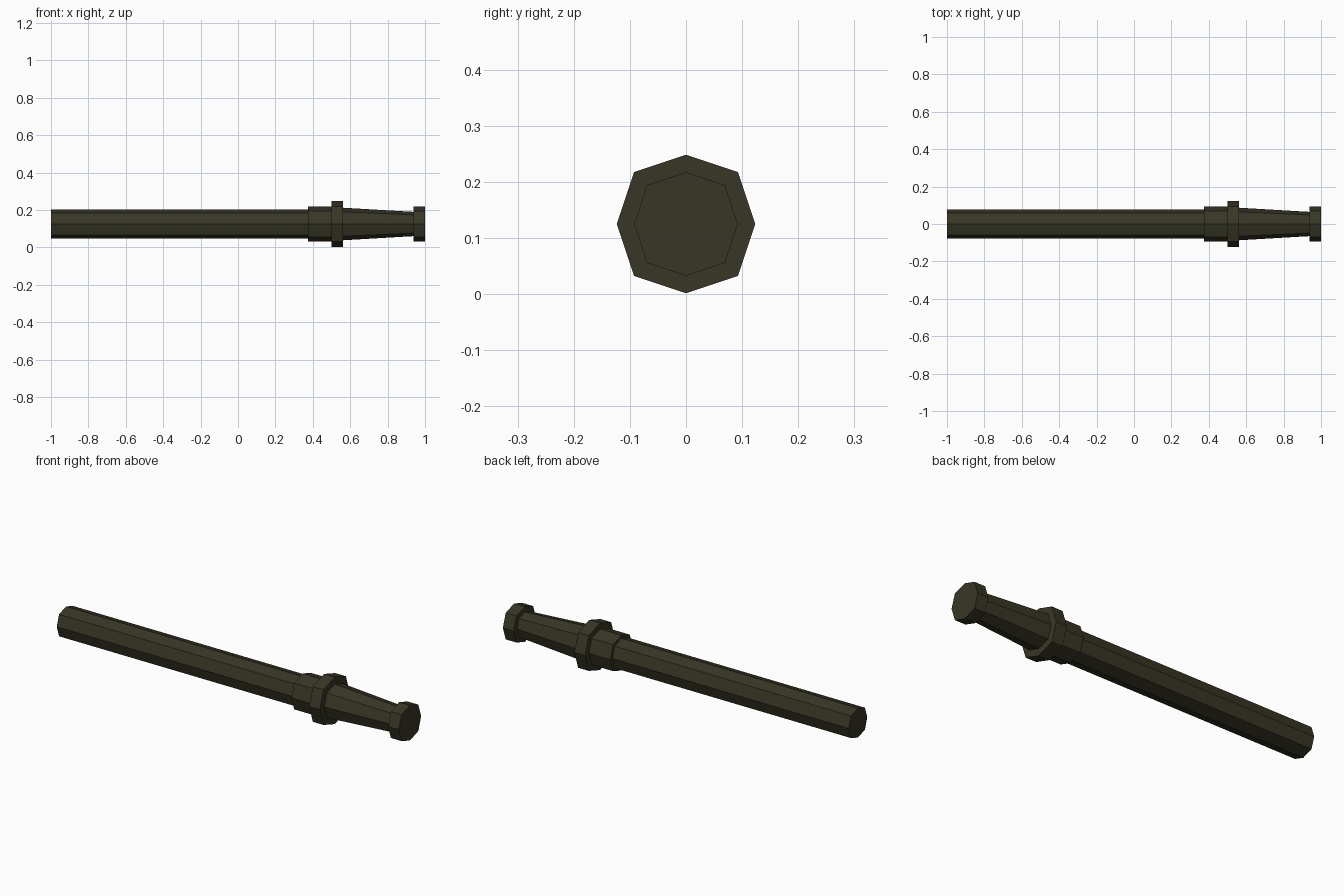
import bpy, bmesh

if "Cube" in bpy.data.objects:
    bpy.data.objects.remove(bpy.data.objects["Cube"])

olive = bpy.data.materials.new("dark olive")
olive.diffuse_color = (0.040, 0.037, 0.019, 1)
olive.use_nodes = True
olive.node_tree.nodes["Principled BSDF"].inputs["Base Color"].default_value = olive.diffuse_color

CENTRE_Z = 0.125
# Eight-sided cross-section with slightly full diagonals (unit radius on the axes)
SECTION = [(1, 0), (.75, .75), (0, 1), (-.75, .75),
           (-1, 0), (-.75, -.75), (0, -1), (.75, -.75)]


def octagonal_section(name, x0, x1, r0, r1):
    """Closed eight-sided prism along x, radius r0 at x0 and r1 at x1."""
    bm = bmesh.new()
    a, b = [[bm.verts.new((x, r * y, CENTRE_Z + r * z)) for y, z in SECTION]
            for x, r in ((x0, r0), (x1, r1))]
    for i in range(8):
        j = (i + 1) % 8
        bm.faces.new((a[i], a[j], b[j], b[i]))
    bm.faces.new(a[::-1])
    bm.faces.new(b)
    bmesh.ops.recalc_face_normals(bm, faces=bm.faces)
    mesh = bpy.data.meshes.new(name)
    bm.to_mesh(mesh)
    bm.free()
    mesh.materials.append(olive)
    bpy.context.collection.objects.link(bpy.data.objects.new(name, mesh))


# Long tube, stepped collar, tapered nozzle and end cap
octagonal_section("long_tube", -1.0, 0.375, 0.077, 0.077)
octagonal_section("collar", 0.375, 0.50, 0.0925, 0.0925)
octagonal_section("flange", 0.50, 0.5625, 0.1235, 0.1235)
octagonal_section("tapered_nozzle", 0.5625, 0.9375, 0.087, 0.065)
octagonal_section("end_cap", 0.9375, 1.0, 0.0925, 0.0925)
